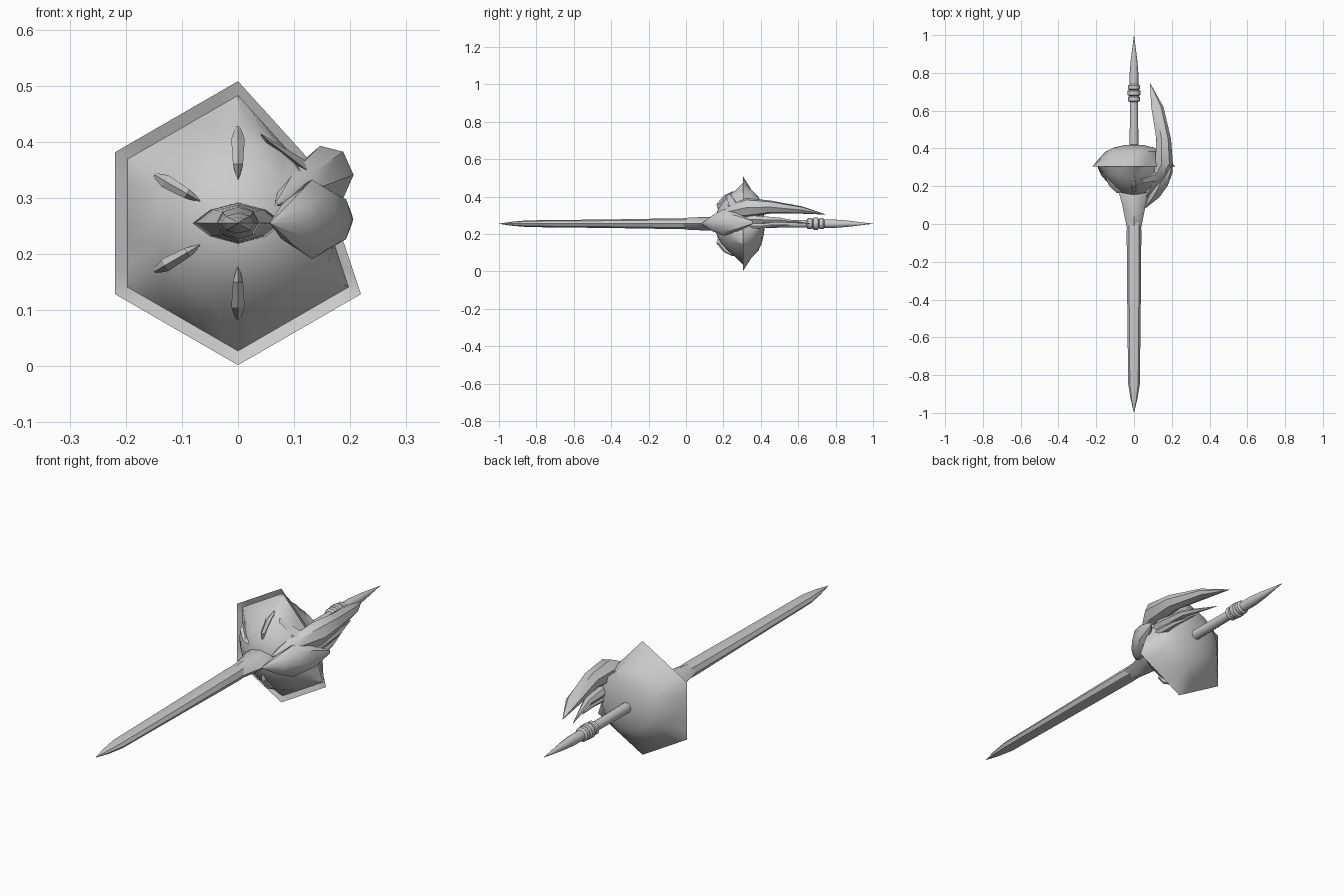
import bpy, bmesh, math
from mathutils import Vector

if "Cube" in bpy.data.objects:
    bpy.data.objects.remove(bpy.data.objects["Cube"])

CZ = 0.255  # height of the shaft axis

metal = bpy.data.materials.new("grey_metal")
metal.diffuse_color = (0.6, 0.6, 0.6, 1)
metal.use_nodes = True
metal.node_tree.nodes["Principled BSDF"].inputs["Base Color"].default_value = metal.diffuse_color


def finish(name, bm, angle=40):
    bmesh.ops.remove_doubles(bm, verts=bm.verts, dist=1e-5)
    bmesh.ops.recalc_face_normals(bm, faces=bm.faces)
    me = bpy.data.meshes.new(name)
    bm.to_mesh(me)
    bm.free()
    me.materials.append(metal)
    ob = bpy.data.objects.new(name, me)
    bpy.context.collection.objects.link(ob)
    bpy.ops.object.select_all(action='DESELECT')
    ob.select_set(True)
    bpy.context.view_layer.objects.active = ob
    bpy.ops.object.shade_smooth_by_angle(angle=math.radians(angle))
    return ob


def skin(bm, rings):
    """Bridge equal point rings and cap both ends."""
    vs = [[bm.verts.new(p) for p in r] for r in rings]
    n = len(vs[0])
    for a, b in zip(vs, vs[1:]):
        for i in range(n):
            j = (i + 1) % n
            bm.faces.new((a[i], a[j], b[j], b[i]))
    bm.faces.new(vs[0])
    bm.faces.new(vs[-1])


def loft(name, sections, sides=8, power=1.0, angle=40):
    """Sections: (y, centre x, centre z, half width, half height)."""
    bm = bmesh.new()
    rings = []
    for y, cx, cz, rx, rz in sections:
        ring = []
        for i in range(sides):
            t = 2 * math.pi * i / sides
            c, s = math.cos(t), math.sin(t)
            ring.append((cx + rx * math.copysign(abs(c) ** power, c), y,
                         cz + rz * math.copysign(abs(s) ** power, s)))
        rings.append(ring)
    skin(bm, rings)
    return finish(name, bm, angle)


def axial(name, prof, **kw):
    return loft(name, [(y, 0, CZ, rx, rz) for y, rx, rz in prof], **kw)


# Blade and the flared collar behind it
axial("blade", [(-1, .0005, .0005), (-.93, .017, .011), (-.845, .031, .018),
                (-.4, .036, .023), (-.04, .039, .029), (.1, .03, .03), (.2, .03, .03)])
axial("collar", [(-.03, .036, .027), (.02, .046, .033), (.1, .062, .036),
                 (.165, .08, .037), (.2, .06, .036)], power=1.35)

# Handle with ring bands and a pointed end
prof = [(.36, .024), (.645, .021), (.652, .031), (.673, .031), (.678, .025),
        (.683, .034), (.705, .034), (.71, .025), (.715, .031), (.733, .031),
        (.74, .023), (.8, .023), (.87, .017), (.94, .008), (1, .0005)]
axial("handle", [(y, r, r) for y, r in prof], sides=10)

# Hexagonal guard: domed front and back inside a six-cornered rim
corners = [Vector((.253 * math.cos(math.radians(30 + 60 * k)),
                   .253 * math.sin(math.radians(30 + 60 * k)))) for k in range(6)]
corners[0] = Vector((.146, .092))  # corner pulled in beneath the horn
SUB = 6


def hex_ring(y, s):
    pts = []
    for k in range(6):
        a, b = corners[k], corners[(k + 1) % 6]
        for i in range(SUB):
            p = a.lerp(b, i / SUB) * s
            pts.append((p.x, y, CZ + p.y))
    return pts


def round_ring(y, r):
    pts = []
    for x, _, z in hex_ring(y, 1):
        d = Vector((x, z - CZ))
        p = d.normalized() * min(r, d.length * .88)
        pts.append((p.x, y, CZ + p.y))
    return pts


bm = bmesh.new()
skin(bm, [round_ring(.155, .03), round_ring(.168, .07), round_ring(.192, .11),
          round_ring(.225, .145), round_ring(.26, .175), hex_ring(.314, .9),
          hex_ring(.305, 1), round_ring(.35, .182), round_ring(.385, .148),
          round_ring(.405, .105), round_ring(.417, .055), round_ring(.42, .02)])
finish("guard", bm, 35)

# Radial fins on the front of the guard
for k, deg in enumerate((90, 150, 210, 270)):
    out = Vector((math.cos(math.radians(deg)), 0, math.sin(math.radians(deg))))
    side = Vector((-out.z, 0, out.x))
    bm = bmesh.new()
    rings = []
    for r, y, w in ((.078, .168, .002), (.105, .163, .009), (.15, .2, .012), (.172, .245, .004)):
        base = out * r + Vector((0, 0, CZ))
        rings.append([base + side * w + Vector((0, y + .012, 0)),
                      base + Vector((0, y, 0)),
                      base - side * w + Vector((0, y + .012, 0)),
                      base + Vector((0, y + .05, 0))])
    skin(bm, rings)
    finish(f"guard_fin_{k + 1}", bm, 20)

# Folded flap between guard and horn
bm = bmesh.new()
skin(bm, [[(.04, .235, .415), (.05, .215, .405), (.05, .26, .39)],
          [(.128, .27, .362), (.122, .23, .35), (.11, .28, .345)],
          [(.075, .19, .3), (.065, .165, .295), (.06, .2, .29)]])
finish("guard_flap", bm, 20)

# Large horn sweeping back along the handle
loft("horn", [(.14, .068, .288, .003, .003), (.22, .108, .318, .036, .03),
              (.32, .157, .341, .049, .053), (.45, .155, .344, .041, .036),
              (.62, .122, .328, .034, .02), (.745, .085, .305, .001, .001)], sides=7)

# Knuckle lobe under the horn
loft("knuckle", [(.085, .06, .256, .003, .003), (.14, .1, .257, .033, .042),
                 (.2, .132, .262, .045, .071), (.27, .166, .262, .038, .05),
                 (.355, .2, .262, .005, .01)])

# Thin claws behind the knuckle
loft("long_claw", [(.2, .12, .262, .02, .02), (.35, .145, .277, .026, .026),
                   (.5, .135, .275, .02, .015), (.665, .09, .255, .001, .001)], sides=6)
loft("short_claw", [(.22, .13, .24, .02, .02), (.36, .148, .243, .02, .018),
                    (.45, .142, .245, .014, .011), (.56, .118, .248, .001, .001)], sides=6)
